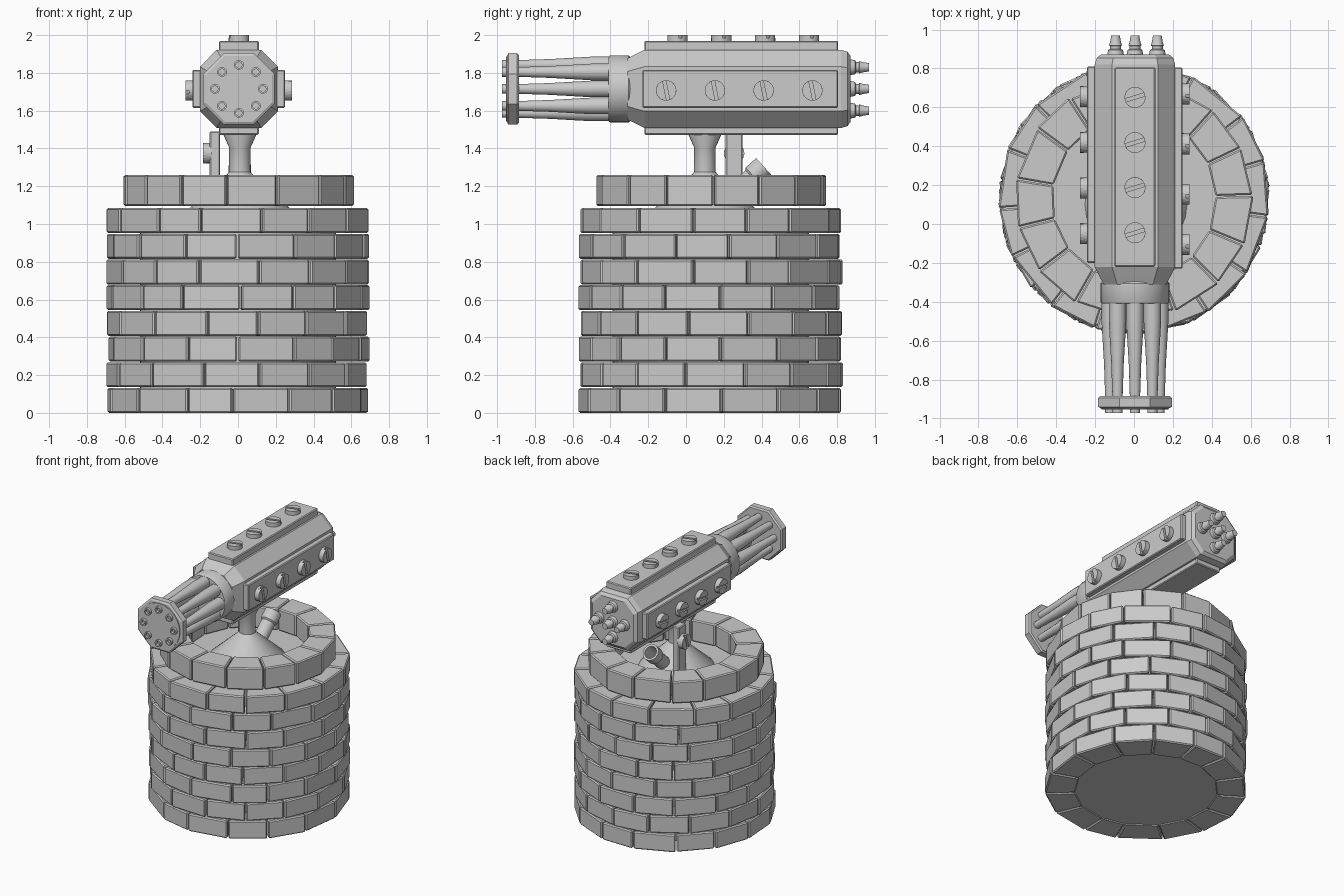
import bpy, bmesh, math, random
from mathutils import Vector, Matrix

if "Cube" in bpy.data.objects:
    bpy.data.objects.remove(bpy.data.objects["Cube"])

random.seed(4)
CY = 0.13            # tower centre in y
GX, GZ = 0.005, 1.715  # gun axis


def finish(name, bm, bevel=0.0):
    bmesh.ops.recalc_face_normals(bm, faces=bm.faces)
    me = bpy.data.meshes.new(name)
    bm.to_mesh(me)
    bm.free()
    ob = bpy.data.objects.new(name, me)
    bpy.context.collection.objects.link(ob)
    if bevel:
        m = ob.modifiers.new("bevel", 'BEVEL')
        m.width = bevel
        m.segments = 1
    return ob


def loft(bm, rings, cap=True):
    rows = [[bm.verts.new(p) for p in r] for r in rings]
    n = len(rows[0])
    for a, b in zip(rows, rows[1:]):
        for i in range(n):
            bm.faces.new((a[i], a[(i + 1) % n], b[(i + 1) % n], b[i]))
    if cap:
        bm.faces.new(rows[0])
        bm.faces.new(rows[-1])


def frame(loc, axis):
    q = Vector((0, 0, 1)).rotation_difference(Vector(axis))
    return Matrix.Translation(loc) @ q.to_matrix().to_4x4()


def turned(name, profile, n, loc, axis=(0, 0, 1), smooth=True, phase=0.0):
    """Profile of (distance along axis, radius) spun round the axis."""
    bm = bmesh.new()
    m = frame(loc, axis)
    ang = [2 * math.pi * (i + phase) / n for i in range(n)]
    loft(bm, [[m @ Vector((r * math.cos(a), r * math.sin(a), t)) for a in ang]
              for t, r in profile])
    ob = finish(name, bm)
    if smooth:
        bpy.context.view_layer.objects.active = ob
        ob.select_set(True)
        bpy.ops.object.shade_smooth_by_angle(angle=math.radians(35))
        ob.select_set(False)
    return ob


def box(name, lo, hi, bevel=0.006):
    bm = bmesh.new()
    ring = lambda z: [(lo[0], lo[1], z), (hi[0], lo[1], z), (hi[0], hi[1], z), (lo[0], hi[1], z)]
    loft(bm, [ring(lo[2]), ring(hi[2])])
    return finish(name, bm, bevel)


def screw(name, loc, axis, r=0.054, h=0.036, turn=0.3):
    """Slotted screw head: a base disc and two half discs."""
    bm = bmesh.new()
    m = frame(loc, axis) @ Matrix.Rotation(turn, 4, 'Z')
    full = [(r * math.cos(math.tau * i / 20), r * math.sin(math.tau * i / 20)) for i in range(20)]
    loft(bm, [[m @ Vector((x, y, z)) for x, y in full] for z in (-0.01, h * 0.5)])
    half = [(r * math.cos(a), r * math.sin(a))
            for a in (0.16 + (math.pi - 0.32) * i / 9 for i in range(10))]
    for s in (1, -1):
        loft(bm, [[m @ Vector((s * x, s * y, z)) for x, y in half] for z in (h * 0.5, h)])
    return finish(name, bm)


def brick_row(name, z0, z1, r_in, r_out, offset, count=15):
    bm = bmesh.new()
    step = math.tau / count
    edges = [-math.pi / 2 + offset + step * (i + random.uniform(-0.09, 0.09)) for i in range(count)]
    edges.append(edges[0] + math.tau)
    for a, b in zip(edges, edges[1:]):
        a, b = a + 0.006, b - 0.006
        ro = r_out + random.uniform(-0.006, 0.006)
        quad = [(r_in, a), (ro, a), (ro, b), (r_in, b)]
        loft(bm, [[(r * math.cos(t), CY + r * math.sin(t), z) for r, t in quad]
                  for z in (z0, z1)])
    return finish(name, bm, 0.008)


# Tower: eight staggered rows, a narrower top ring and the solid core
for k in range(8):
    brick_row(f"brick_row_{k}", k * 0.136, k * 0.136 + 0.132, 0.49, 0.696,
              0.15 * (k % 2) + random.uniform(-0.02, 0.02))
brick_row("top_brick_ring", 1.095, 1.26, 0.42, 0.613, -0.09)
turned("tower_core", [(0.006, 0.52), (1.085, 0.52)], 48, (0, CY, 0))

# Mount: cone, post with flared head, exhaust pipe, side bracket
turned("mount_post", [(1.07, 0.27), (1.09, 0.26), (1.255, 0.075), (1.275, 0.057),
                      (1.405, 0.057), (1.475, 0.088), (1.52, 0.088)], 24, (0.01, 0.1, 0))
turned("pipe", [(0, 0.05), (0.16, 0.05), (0.17, 0.06), (0.245, 0.06),
                (0.245, 0.045), (0.12, 0.04)], 20, (0.01, 0.23, 1.14), (0, 0.74, 0.67))
box("bracket", (-0.15, 0.21, 1.08), (-0.095, 0.3, 1.49))
screw("bracket_screw", (-0.15, 0.255, 1.375), (-1, 0, 0))


# Gun body: chamfered octagon lofted along y
def octagon(y, s):
    a, c = 0.207 * s, 0.118 * s
    pts = [(a, -c), (a, c), (c, a), (-c, a), (-a, c), (-a, -c), (-c, -a), (c, -a)]
    return [(GX + x, y, GZ + z) for x, z in pts]


bm = bmesh.new()
loft(bm, [octagon(y, s) for y, s in
          ((-0.31, 0.78), (-0.27, 0.88), (-0.22, 1), (0.82, 1), (0.855, 0.95), (0.872, 0.84))])
finish("gun_body", bm)

# Cover plates on four sides with slotted screws on three of them
box("right_plate", (0.19, -0.23, 1.615), (0.25, 0.805, 1.815))
box("left_plate", (-0.242, -0.2, 1.615), (-0.18, 0.81, 1.815))
box("top_plate", (-0.1, -0.22, 1.9), (0.11, 0.805, 1.97))
box("bottom_plate", (-0.1, -0.22, 1.472), (0.11, 0.805, 1.53))
for i in range(4):
    screw(f"right_screw_{i}", (0.25, -0.105 + 0.258 * i, 1.707), (1, 0, 0), turn=0.2)
    screw(f"left_screw_{i}", (-0.242, -0.05 + 0.235 * i, 1.707), (-1, 0, 0), turn=1.4)
    screw(f"top_screw_{i}", (0.005, -0.045 + 0.232 * i, 1.967), (0, 0, 1), h=0.033)

# Front collar and muzzle plate
FWD = (0, -1, 0)
turned("collar", [(0.29, 0.165), (0.305, 0.178), (0.4, 0.178), (0.41, 0.172)], 24, (GX, 0, GZ), FWD)
turned("muzzle_plate", [(0.885, 0.195), (0.895, 0.205), (0.94, 0.205), (0.948, 0.19)], 8,
       (GX, 0, GZ), FWD, smooth=False, phase=0.5)
turned("muzzle_disc", [(0.94, 0.172), (0.954, 0.172)], 24, (GX, 0, GZ), FWD)

# Eight tapering barrels with hollow tips
for i in range(8):
    a = math.tau * i / 8
    turned(f"barrel_{i}", [(0.39, 0.045), (0.5, 0.045), (0.72, 0.032), (0.9, 0.026), (0.973, 0.026),
                           (0.973, 0.016), (0.94, 0.016)], 14,
           (GX + 0.127 * math.cos(a), 0, GZ + 0.127 * math.sin(a)), FWD)

# Rear nozzles in a cross
for i, (dx, dz) in enumerate([(0, 0), (0.115, 0), (-0.1, 0), (0, 0.115), (0, -0.115)]):
    turned(f"rear_nozzle_{i}", [(0.86, 0.045), (0.895, 0.038), (0.9, 0.028), (0.915, 0.028),
                                (0.918, 0.034), (0.935, 0.028), (0.97, 0.022)], 14,
           (GX + dx, 0, GZ + dz), (0, 1, 0))
